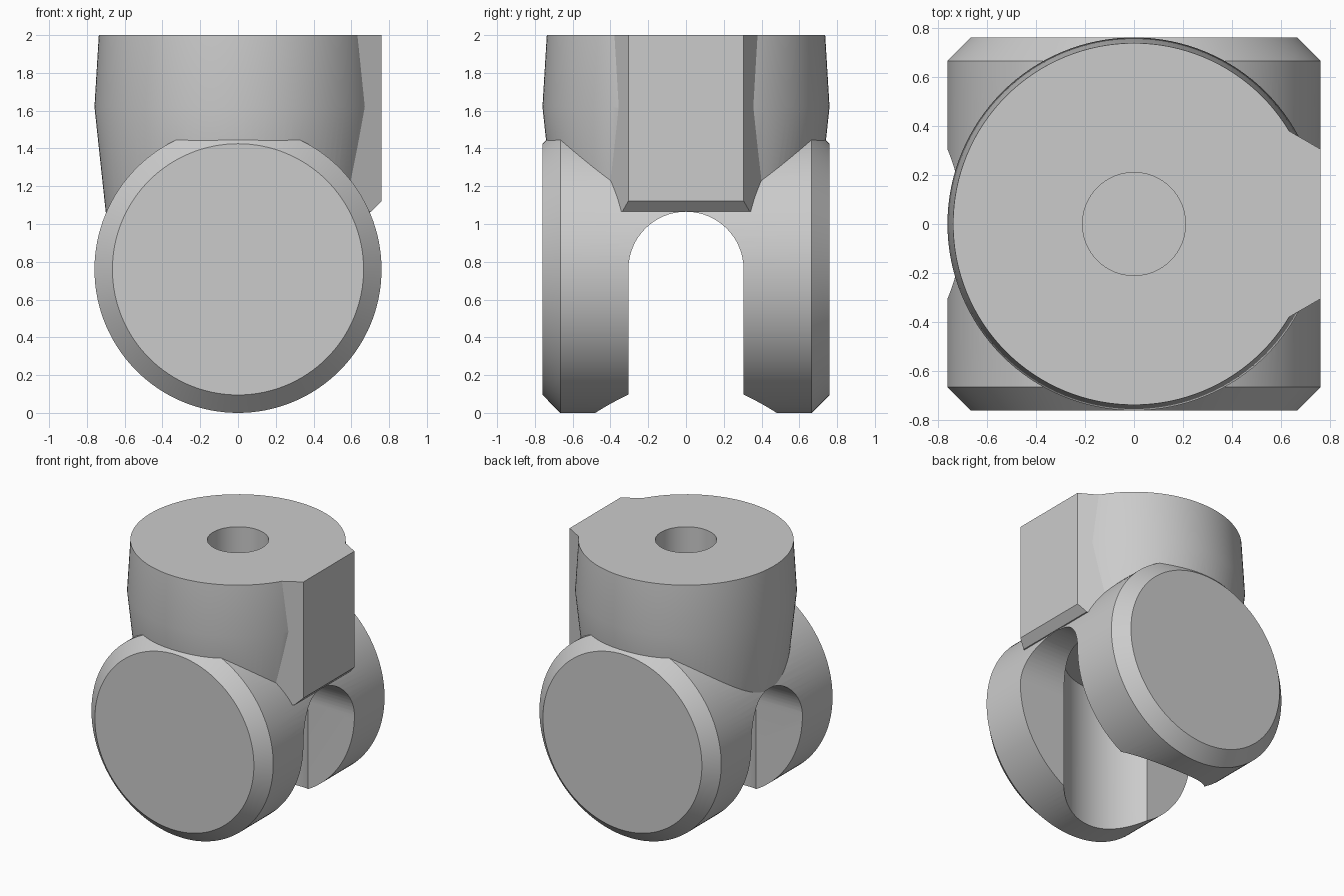
import bpy, bmesh, math
from mathutils import Matrix

if "Cube" in bpy.data.objects:
    bpy.data.objects.remove(bpy.data.objects["Cube"])

R = 0.76        # housing radius
SLOT = 0.305    # half width of the wheel slot

grey = bpy.data.materials.new("plain_grey")
grey.diffuse_color = (0.6, 0.6, 0.6, 1)
grey.use_nodes = True
grey.node_tree.nodes["Principled BSDF"].inputs["Base Color"].default_value = grey.diffuse_color


def make(name, bm):
    bmesh.ops.recalc_face_normals(bm, faces=bm.faces)
    mesh = bpy.data.meshes.new(name)
    bm.to_mesh(mesh)
    bm.free()
    mesh.materials.append(grey)
    ob = bpy.data.objects.new(name, mesh)
    bpy.context.collection.objects.link(ob)
    return ob


def lathe(name, profile, matrix=Matrix(), n=128):
    """Closed solid from (radius, height) rings around z."""
    bm = bmesh.new()
    rings = [[bm.verts.new((r * math.cos(2 * math.pi * i / n),
                            r * math.sin(2 * math.pi * i / n), z))
              for i in range(n)] for r, z in profile]
    for a, b in zip(rings, rings[1:]):
        for i in range(n):
            j = (i + 1) % n
            bm.faces.new((a[i], a[j], b[j], b[i]))
    bm.faces.new(rings[0])
    bm.faces.new(rings[-1])
    bm.transform(matrix)
    return make(name, bm)


def hull(name, points):
    bm = bmesh.new()
    for p in points:
        bm.verts.new(p)
    bmesh.ops.convex_hull(bm, input=bm.verts)
    return make(name, bm)


def combine(target, other, operation):
    mod = target.modifiers.new(operation.lower(), 'BOOLEAN')
    mod.object, mod.operation, mod.solver = other, operation, 'EXACT'
    bpy.context.view_layer.objects.active = target
    bpy.ops.object.modifier_apply(modifier=mod.name)
    bpy.data.objects.remove(other)


# Chamfered drum lying along y, with a flat top
body = lathe("caster_housing",
             [(0.665, -R), (R, -0.665), (R, 0.665), (0.665, R)],
             Matrix.Translation((0, 0, R)) @ Matrix.Rotation(math.pi / 2, 4, 'X'))
combine(body, hull("top_trim", [(x, y, z) for x in (-1, 1) for y in (-1, 1)
                                for z in (1.45, 1.8)]), 'DIFFERENCE')

# Slightly bulging upright barrel
combine(body, lathe("barrel", [(0.70, 1.06), (0.76, 1.62), (0.737, 2.0)]), 'UNION')

# Tapered key block on the right side with a bevelled foot
key = []
for s in (-1, 1):
    key += [(0.4, s * 0.513, 1.066), (0.4, s * 0.513, 2.0),
            (0.705, s * 0.337, 1.066), (0.76, s * SLOT, 1.122),
            (0.76, s * SLOT, 2.0)]
combine(body, hull("key_block", key), 'UNION')

# Arched wheel slot running through along x
arch = [(SLOT * math.cos(a * math.pi / 32), R + SLOT * math.sin(a * math.pi / 32))
        for a in range(33)] + [(-SLOT, -0.2), (SLOT, -0.2)]
combine(body, hull("wheel_slot", [(x, y, z) for x in (-1, 1) for y, z in arch]),
        'DIFFERENCE')

# Round pocket from below and blind stem hole from above
combine(body, lathe("wheel_pocket", [(0.48, -0.2), (0.48, 1.08)]), 'DIFFERENCE')
combine(body, lathe("stem_hole", [(0.21, 1.4), (0.21, 2.2)], n=64), 'DIFFERENCE')

# Smooth curved walls, keep machined edges sharp
bpy.ops.object.select_all(action='DESELECT')
body.select_set(True)
bpy.context.view_layer.objects.active = body
bpy.ops.object.shade_smooth_by_angle(angle=math.radians(20))
